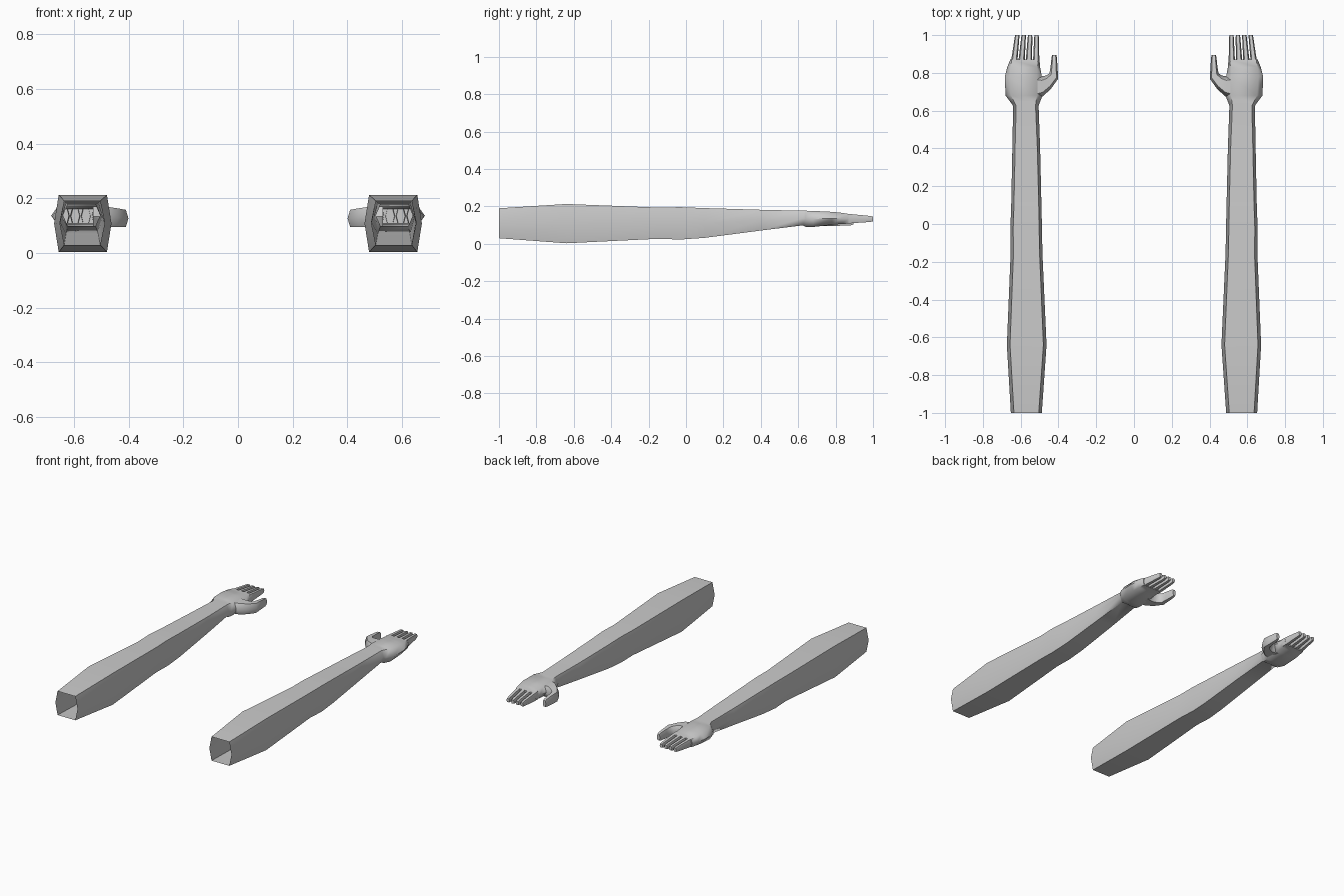
import bpy, bmesh

skin = bpy.data.materials.new("plain grey")
skin.diffuse_color = (0.6, 0.6, 0.6, 1)


def ring(bm, s, a, b, zb, zt, inset):
    """Six-sided section spanning plan points a and b, pointed at both sides."""
    def pt(t, z):
        return bm.verts.new((s * (a[0] + (b[0] - a[0]) * t),
                             a[1] + (b[1] - a[1]) * t, z))
    zm = (zb + zt) / 2
    return [pt(0, zm), pt(inset, zt), pt(1 - inset, zt),
            pt(1, zm), pt(1 - inset, zb), pt(inset, zb)]


def loft(name, s, sections, angle=1.0):
    """Skin the sections, cap the far end and leave the near end open."""
    bm = bmesh.new()
    rings = [ring(bm, s, *sec) for sec in sections]
    for r, q in zip(rings, rings[1:]):
        for i in range(6):
            j = (i + 1) % 6
            f = (r[i], r[j], q[j], q[i])
            bm.faces.new(f if s > 0 else f[::-1])
    bm.faces.new(rings[-1] if s > 0 else rings[-1][::-1])
    bmesh.ops.recalc_face_normals(bm, faces=bm.faces)
    me = bpy.data.meshes.new(name)
    bm.to_mesh(me)
    bm.free()
    me.materials.append(skin)
    ob = bpy.data.objects.new(name, me)
    bpy.context.collection.objects.link(ob)
    bpy.ops.object.select_all(action='DESELECT')
    ob.select_set(True)
    bpy.context.view_layer.objects.active = ob
    bpy.ops.object.shade_smooth_by_angle(angle=angle)


# y, outer x, inner x, bottom z, top z, side inset
ARM = [(-1.0, 0.652, 0.488, 0.030, 0.190, 0.10),
       (-0.64, 0.673, 0.463, 0.003, 0.213, 0.08),
       (-0.15, 0.653, 0.485, 0.027, 0.194, 0.09),
       (-0.03, 0.655, 0.487, 0.023, 0.196, 0.09),
       (0.10, 0.650, 0.490, 0.032, 0.191, 0.09),
       (0.40, 0.644, 0.497, 0.071, 0.182, 0.10),
       (0.625, 0.640, 0.505, 0.099, 0.177, 0.12),
       (0.64, 0.650, 0.500, 0.090, 0.177, 0.13),
       (0.68, 0.680, 0.484, 0.090, 0.176, 0.15),
       (0.78, 0.684, 0.488, 0.102, 0.171, 0.13),
       (0.83, 0.671, 0.497, 0.106, 0.166, 0.10),
       (0.87, 0.655, 0.500, 0.108, 0.160, 0.05)]

# Outer plan point, inner plan point, bottom z, top z, side inset
THUMB = [((0.53, 0.66), (0.53, 0.79), 0.097, 0.170, 0.20),
         ((0.484, 0.675), (0.488, 0.782), 0.096, 0.170, 0.20),
         ((0.440, 0.715), (0.465, 0.786), 0.095, 0.164, 0.20),
         ((0.401, 0.770), (0.448, 0.797), 0.095, 0.158, 0.20),
         ((0.405, 0.83), (0.442, 0.83), 0.097, 0.155, 0.20),
         ((0.408, 0.88), (0.437, 0.88), 0.099, 0.150, 0.20),
         ((0.411, 0.895), (0.434, 0.895), 0.104, 0.144, 0.20)]

for side, s in (("left", -1), ("right", 1)):
    # Hollow arm running into the palm
    loft(side + "_arm_and_palm", s,
         [((xo, y), (xi, y), zb, zt, i) for y, xo, xi, zb, zt, i in ARM])
    loft(side + "_thumb", s, THUMB)
    # Four fingers converging slightly toward the tips
    for k in range(4):
        base, tip = 0.518 + k * 0.0395, 0.516 + k * 0.034
        secs = []
        for y, w, zb, zt in ((0.84, 0.017, 0.109, 0.163),
                             (0.87, 0.0165, 0.109, 0.160),
                             (0.985, 0.0125, 0.117, 0.149),
                             (1.0, 0.011, 0.121, 0.145)):
            c = base + (tip - base) * (y - 0.84) / 0.16
            secs.append(((c + w, y), (c - w, y), zb, zt, 0.2))
        loft(f"{side}_finger_{k + 1}", s, secs)
